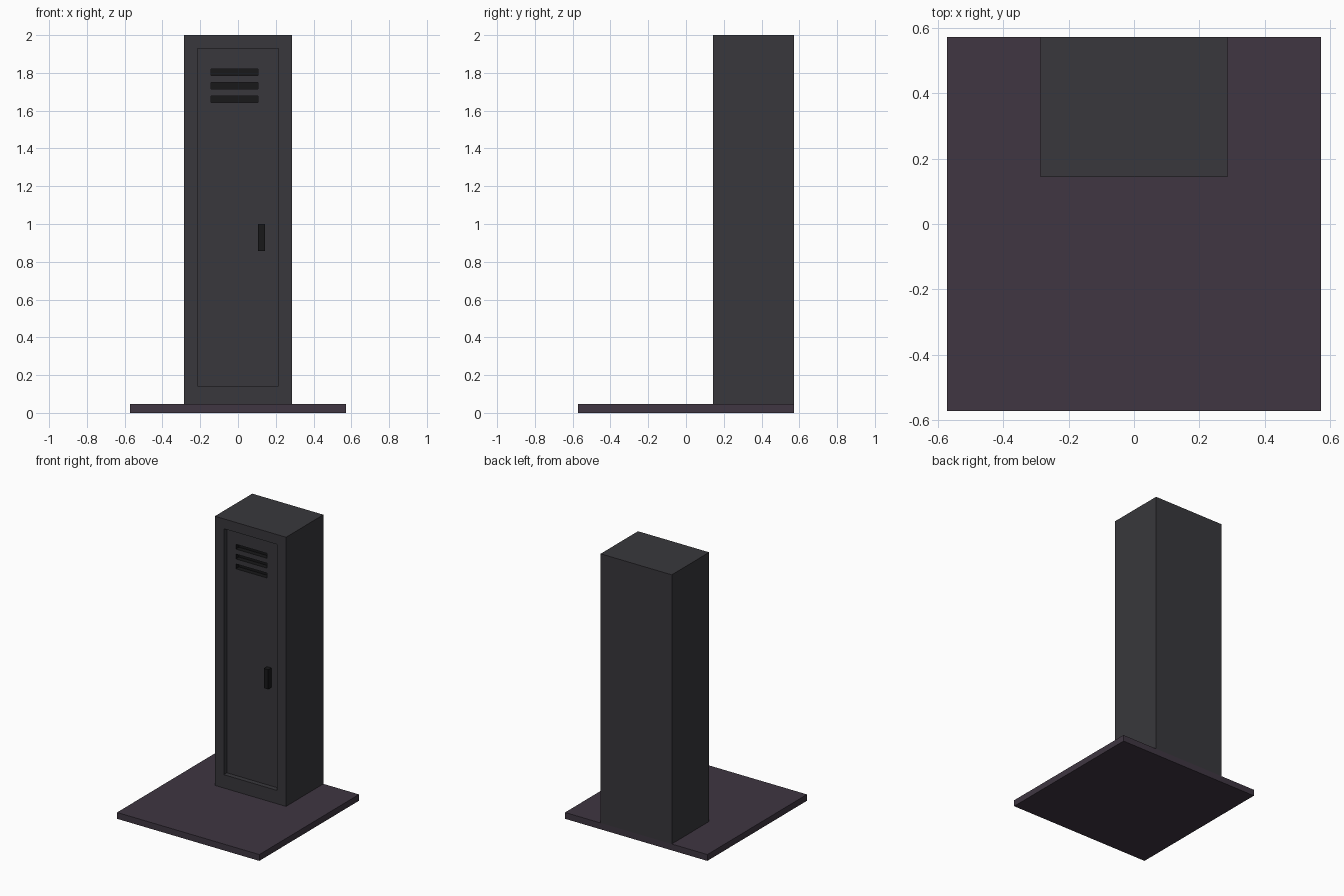
import bpy

if "Cube" in bpy.data.objects:
    bpy.data.objects.remove(bpy.data.objects["Cube"])

U = 1 / 28          # model grid step
FLOOR = 0.046       # top of the base slab
FRONT = 4 * U       # front plane of the locker
BACK = 16 * U


def material(name, rgb):
    m = bpy.data.materials.new(name)
    m.diffuse_color = (*rgb, 1)
    m.use_nodes = True
    m.node_tree.nodes["Principled BSDF"].inputs["Base Color"].default_value = m.diffuse_color
    return m


steel = material("dark_grey", (0.040, 0.039, 0.045))
plum = material("dark_plum", (0.050, 0.037, 0.054))
black = material("near_black", (0.009, 0.009, 0.010))


def box(name, x, y, z, mat):
    """Axis-aligned box from (min, max) pairs."""
    bpy.ops.mesh.primitive_cube_add(size=1, location=[sum(r) / 2 for r in (x, y, z)])
    ob = bpy.context.object
    ob.name = name
    ob.scale = [r[1] - r[0] for r in (x, y, z)]
    bpy.ops.object.transform_apply(location=False, rotation=False, scale=True)
    ob.data.materials.append(mat)
    return ob


def cut(target, cutter):
    """Subtract the cutter, keeping its material on the cut faces."""
    mod = target.modifiers.new("cut", 'BOOLEAN')
    mod.operation = 'DIFFERENCE'
    mod.solver = 'EXACT'
    mod.material_mode = 'TRANSFER'
    mod.object = cutter
    cutter.hide_render = True
    bpy.context.view_layer.objects.active = target
    bpy.ops.object.modifier_apply(modifier=mod.name)
    bpy.data.objects.remove(cutter)


# Floor slab
box("base", (-BACK, BACK), (-BACK, BACK), (0, FLOOR), plum)

# Locker cabinet with recessed door
locker = box("locker", (-8 * U, 8 * U), (FRONT, BACK), (FLOOR, 2), steel)
cut(locker, box("door_cutter", (-6 * U, 6 * U), (FRONT - U, FRONT + U),
                (4 * U, 54 * U), steel))

# Three vent slots
for i in range(3):
    z = (46 + 2 * i) * U
    cut(locker, box("vent_cutter", (-4 * U, 3 * U), (FRONT + U / 2, FRONT + 2 * U),
                    (z, z + U), black))

# Door handle, level with the frame
box("handle", (3 * U, 4 * U), (FRONT, FRONT + U), (24 * U, 28 * U), black)
